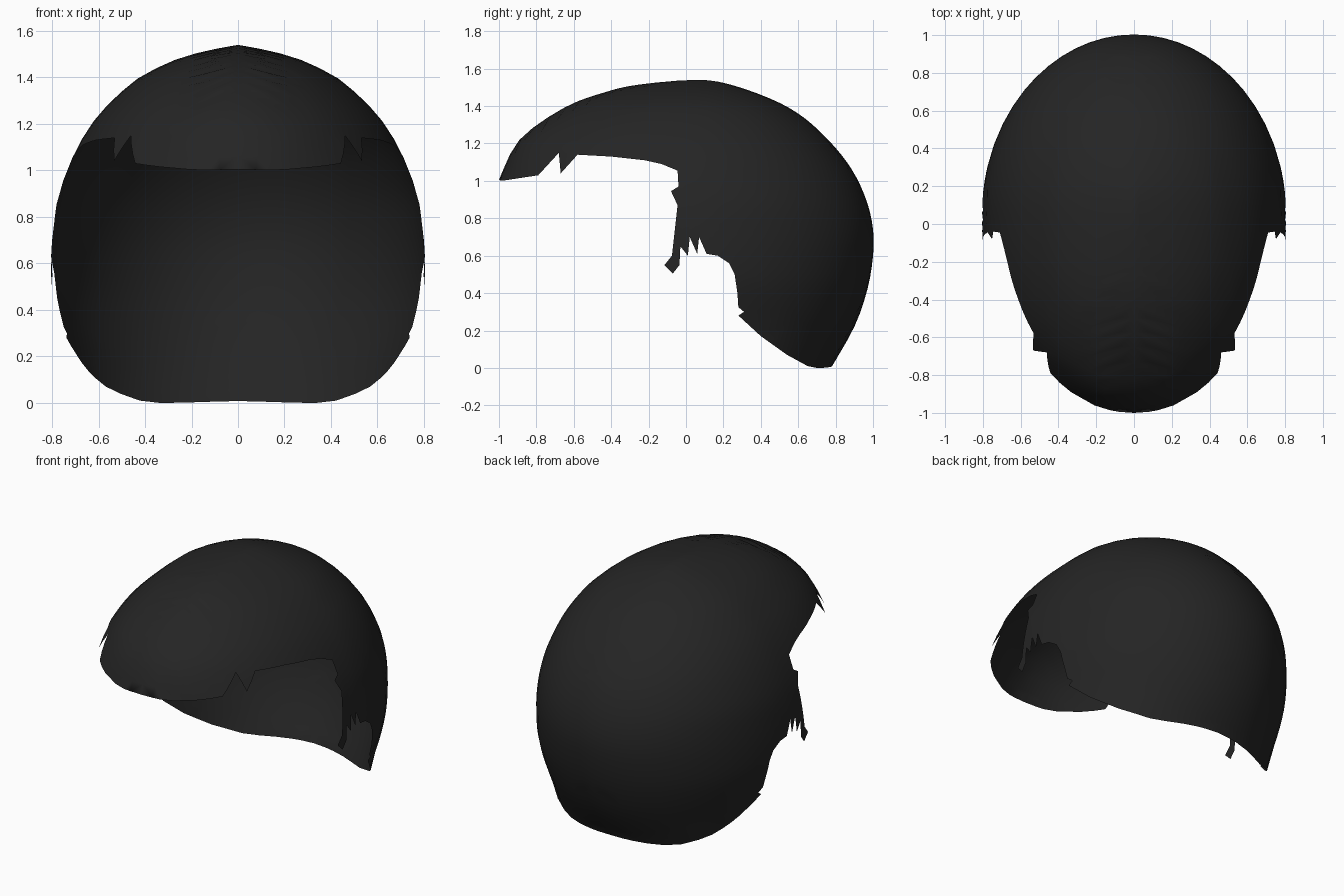
import bpy
from mathutils import Vector
from mathutils.geometry import delaunay_2d_cdt

if "Cube" in bpy.data.objects:
    bpy.data.objects.remove(bpy.data.objects["Cube"])

# Side-view crown line (y, z): forehead tip, over the top, down to the nape
CROWN = [(-1, 1.005), (-.89, 1.22), (-.65, 1.392), (-.43, 1.475), (-.25, 1.515), (.05, 1.54),
         (.23, 1.517), (.45, 1.44), (.6, 1.36), (.72, 1.26), (.83, 1.14), (.91, 1.02),
         (.97, .88), (1, .74), (1, .6), (.97, .42), (.9, .22), (.78, .008)]
# Side-view hairline: nape, ear notch, sideburn, temple spikes, fringe
HAIRLINE = [(.775, .006), (.765, .004), (.74, .001), (.7, 0), (.65, .01), (.54, .07), (.4, .17),
            (.28, .28), (.31, .3), (.28, .325), (.275, .4), (.26, .5), (.23, .56), (.17, .6),
            (.11, .61), (.07, .7), (.06, .61), (.02, .7), (.01, .6), (-.03, .65), (-.035, .55),
            (-.07, .505), (-.115, .55), (-.075, .6), (-.045, .87), (-.08, .945), (-.04, .97),
            (-.045, 1.055), (-.13, 1.09), (-.22, 1.11), (-.4, 1.13), (-.58, 1.14), (-.67, 1.04),
            (-.68, 1.15), (-.79, 1.03), (-.89, 1.015), (-.96, 1.004), (-.985, 1.001)]
# Half width of the head at each height (z, x)
WIDTH = [(0, .74), (.17, .74), (.3, .77), (.45, .80), (.6, .805), (.75, .795), (.88, .775),
         (1, .735), (1.12, .68), (1.24, .60), (1.32, .52), (1.39, .44), (1.45, .33),
         (1.49, .23), (1.52, .11), (1.54, 0)]


def smooth(pts, n):
    """Catmull-Rom curve through the points."""
    out = []
    for i in range(len(pts) - 1):
        a, b, c, d = (Vector(pts[min(max(j, 0), len(pts) - 1)]) for j in range(i - 1, i + 3))
        for k in range(n):
            t = k / n
            out.append(b + .5 * t * ((c - a) + t * ((2 * a - 5 * b + 4 * c - d)
                                                    + t * (3 * b - a - 3 * c + d))))
    return out + [Vector(pts[-1])]


def lerp(table, v):
    """Piecewise linear lookup in an ascending table."""
    if v <= table[0][0]:
        return table[0][1]
    for (a, p), (b, q) in zip(table, table[1:]):
        if v <= b:
            return p + (q - p) * (v - a) / max(b - a, 1e-9)
    return table[-1][1]


crown = smooth(CROWN, 3)
top = max(range(len(crown)), key=lambda i: crown[i].y)
yc = crown[top].x
front = [(p.y, p.x) for p in crown[:top + 1]]
back = [(p.y, p.x) for p in reversed(crown[top:])]
width = [tuple(p) for p in smooth(WIDTH, 3)]


def half_width(y, z):
    """Each height is an oval between the front and back of the crown line."""
    edge, power = (lerp(back, z), 2.0) if y > yc else (lerp(front, z), 2.2)
    u = min(abs(y - yc) / max(abs(edge - yc), 1e-6), 1)
    x = lerp(width, z) * (1 - u ** power) ** .5
    return x if x > .006 else 0


# Outline of the half shell in side view, plus rings that thin out inwards
outline = list(crown)
ends = [Vector(p) for p in HAIRLINE] + [crown[0]]
for a, b in zip(ends, ends[1:]):
    n = max(1, int((b - a).length / .05))
    outline += [a.lerp(b, k / n) for k in range(n)]
centre = Vector((.1, .75))
rings = [p.lerp(centre, (k / 14) ** 2) for k in range(1, 14) for p in crown]
flat, _, tris, *_ = delaunay_2d_cdt(outline + rings, [], [list(range(len(outline)))], 1, 1e-5)

# Hair shell: drape the flat half over the head
used = sorted({i for t in tris for i in t})
index = {old: new for new, old in enumerate(used)}
verts = [(half_width(*flat[i]), flat[i].x, flat[i].y) for i in used]
faces = [[index[i] for i in t] for t in tris]
mesh = bpy.data.meshes.new("hair_shell")
mesh.from_pydata(verts, [], faces)
mesh.validate()
hair = bpy.data.objects.new("hair_shell", mesh)
bpy.context.collection.objects.link(hair)

black = bpy.data.materials.new("soft black")
black.diffuse_color = (.018, .018, .018, 1)
black.use_nodes = True
black.node_tree.nodes["Principled BSDF"].inputs["Base Color"].default_value = black.diffuse_color
mesh.materials.append(black)

# Mirror to the other side
mirror = hair.modifiers.new("mirror", 'MIRROR')
mirror.use_axis[0] = True
mirror.merge_threshold = .002
for p in mesh.polygons:
    p.use_smooth = True
